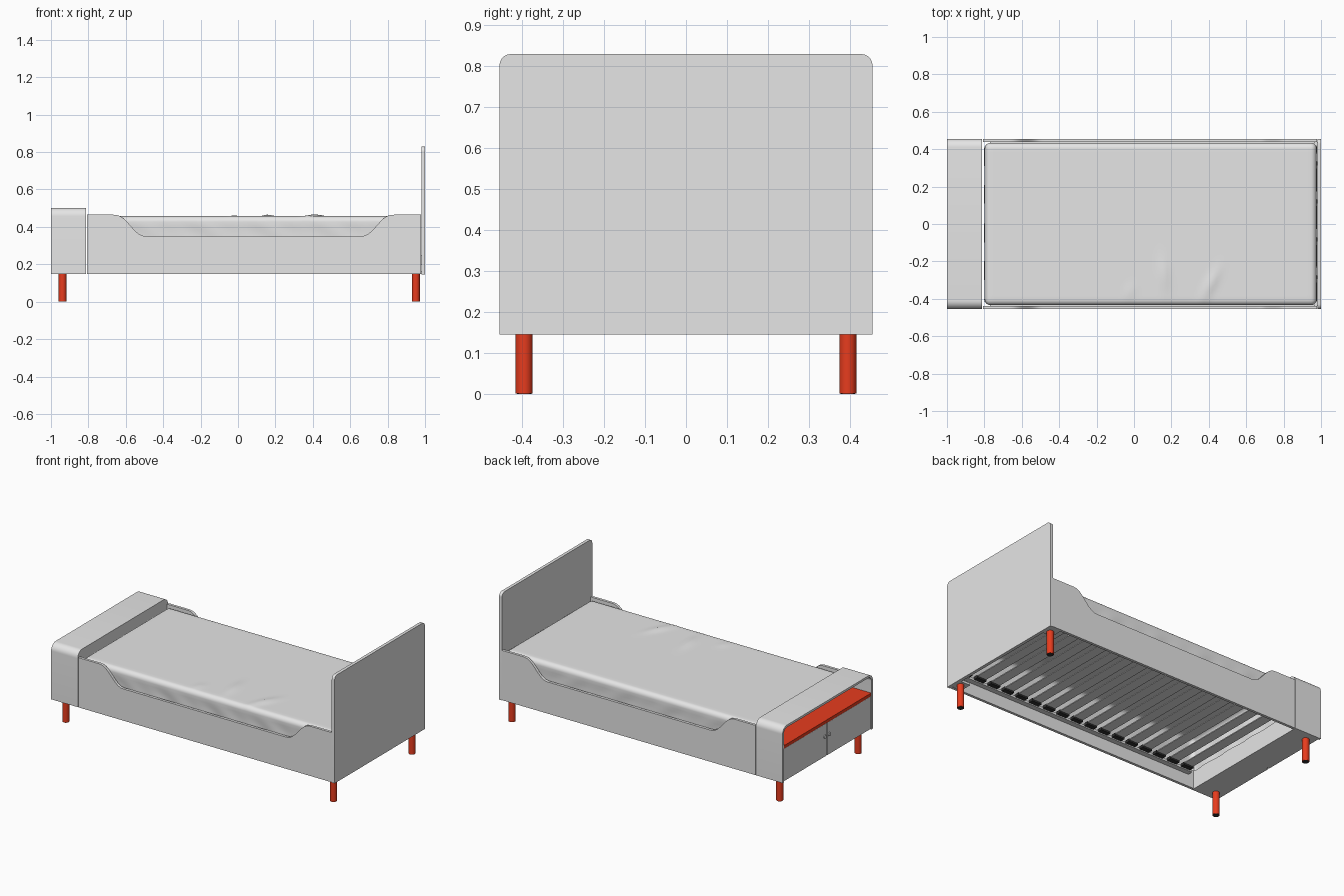
import bpy, bmesh, math
from mathutils import Vector

cube = bpy.data.objects.get("Cube")
if cube:
    bpy.data.objects.remove(cube, do_unlink=True)


def material(name, rgb):
    m = bpy.data.materials.new(name)
    m.use_nodes = True
    m.diffuse_color = (*rgb, 1)
    m.node_tree.nodes["Principled BSDF"].inputs["Base Color"].default_value = (*rgb, 1)
    return m


GREY = material("light grey", (0.79, 0.79, 0.79))
RED = material("red", (0.8, 0.045, 0.013))
BLACK = material("soft black", (0.03, 0.03, 0.03))


def finish(name, bm, mat):
    bmesh.ops.recalc_face_normals(bm, faces=bm.faces)
    me = bpy.data.meshes.new(name)
    bm.to_mesh(me)
    bm.free()
    me.materials.append(mat)
    me.shade_smooth()
    me.set_sharp_from_angle(angle=math.radians(35))
    ob = bpy.data.objects.new(name, me)
    bpy.context.collection.objects.link(ob)


def box(name, x, y, z, mat=GREY):
    """Box from three (low, high) ranges."""
    bm = bmesh.new()
    bmesh.ops.create_cube(bm, size=1)
    for v in bm.verts:
        v.co = Vector([sum(r) / 2 + c * abs(r[1] - r[0]) for r, c in zip((x, y, z), v.co)])
    finish(name, bm, mat)


def prism(name, profile, axis, lo, hi):
    """Extrude a 2D profile along x (profile in y, z) or y (profile in x, z)."""
    bm = bmesh.new()
    place = (lambda a, b: (lo, a, b)) if axis == "x" else (lambda a, b: (a, lo, b))
    face = bm.faces.new([bm.verts.new(place(a, b)) for a, b in profile])
    grown = bmesh.ops.extrude_face_region(bm, geom=[face])["geom"]
    step = Vector((hi - lo, 0, 0) if axis == "x" else (0, hi - lo, 0))
    bmesh.ops.translate(bm, vec=step, verts=[g for g in grown if isinstance(g, bmesh.types.BMVert)])
    finish(name, bm, GREY)


def cylinder(name, r, depth, centre, mat, axis="z"):
    bm = bmesh.new()
    bmesh.ops.create_cone(bm, cap_ends=True, segments=24, radius1=r, radius2=r, depth=depth)
    for v in bm.verts:
        if axis == "x":
            v.co = Vector((v.co.z, v.co.y, -v.co.x))
        v.co += Vector(centre)
    finish(name, bm, mat)


def arch(half, bottom, top, r, n=10):
    """Upright outline with two rounded top corners, from right foot to left foot."""
    right = [(half - r + r * math.cos(t), top - r + r * math.sin(t))
             for t in (i * math.pi / 2 / n for i in range(n + 1))]
    left = [(-a, b) for a, b in reversed(right)]
    return [(half, bottom)] + right + left + [(-half, bottom)]


# Headboard
prism("headboard", arch(0.455, 0.146, 0.83, 0.027), "x", 0.98, 1.0)


# Side panels with a scooped top edge
def scoop(x0, x1, z0, z1, n=20):
    return [(x0 + (x1 - x0) * t, z0 + (z1 - z0) * t ** 3 * (10 - 15 * t + 6 * t * t))
            for t in (i / n for i in range(n + 1))]


panel = ([(-0.808, 0.148), (-0.808, 0.465)] + scoop(-0.67, -0.482, 0.465, 0.35)
         + scoop(0.648, 0.836, 0.35, 0.465) + [(0.979, 0.465), (0.979, 0.148)])
for side, s in (("back", 1), ("front", -1)):
    prism(f"{side}_side_panel", panel, "y", s * 0.438, s * 0.455)
    # Inner ledge that carries the slats
    box(f"{side}_slat_rail", (-0.77, 0.98), (s * 0.405, s * 0.438), (0.225, 0.24))

# Bed slats and their dark end holders
for i in range(17):
    x = -0.72 + i * 0.102
    box(f"slat_{i + 1}", (x - 0.032, x + 0.032), (-0.425, 0.425), (0.242, 0.248))
    for s in (1, -1):
        box(f"slat_holder_{i + 1}", (x - 0.034, x + 0.034), (s * 0.375, s * 0.405),
            (0.232, 0.25), BLACK)

# End rail and corner blocks under the headboard end
box("end_rail", (0.962, 0.98), (-0.438, 0.438), (0.2, 0.25))
for s in (1, -1):
    box("corner_block", (0.91, 0.98), (s * 0.36, s * 0.438), (0.15, 0.165))


# Mattress cover: rounded, open below, softly creased
def creases(p):
    h = 0.0
    for cx, cy, lean, length, size in ((-0.02, -0.36, 0.2, 0.04, 0.004),
                                       (0.16, -0.27, -0.1, 0.09, 0.009),
                                       (0.41, -0.32, 0.45, 0.08, 0.01)):
        across = (p.x - cx) - lean * (p.y - cy)
        h += size * math.exp(-(across / 0.025) ** 2 - ((p.y - cy) / length) ** 2)
    return h


half = Vector((0.887, 0.434, 0.104))
centre = Vector((0.089, 0, 0.353))
R = 0.03
bm = bmesh.new()
bmesh.ops.create_cube(bm, size=2)
for v in bm.verts:
    v.co = Vector([c * h for c, h in zip(v.co, half)])
for axis in range(3):
    h = half[axis]
    inner = h - R
    n = max(2, round(2 * inner / 0.022))
    cuts = [-inner + 2 * inner * i / n for i in range(n + 1)]
    cuts += [s * (inner + R * t) for s in (1, -1) for t in (0.27, 0.58)]
    normal = Vector([float(axis == k) for k in range(3)])
    for c in cuts:
        bmesh.ops.bisect_plane(bm, geom=bm.verts[:] + bm.edges[:] + bm.faces[:],
                               plane_co=normal * c, plane_no=normal)
bm.normal_update()
bmesh.ops.delete(bm, geom=[f for f in bm.faces if f.normal.z < -0.9], context="FACES")
for v in bm.verts:
    core = Vector([max(-h + R, min(h - R, c)) for c, h in zip(v.co, half)])
    if v.co.z < 0:
        core.z = v.co.z
    out = v.co - core
    if out.length > 0:
        v.co = core + out.normalized() * R
    p = v.co + centre
    # Creases lift the top, and waves fade in below the rim
    drop = min(1, max(0, (half.z - R - v.co.z) / 0.06))
    if drop < 0.001:
        p.z += creases(p)
    elif abs(p.y) > 0.42:
        wave = math.sin(p.x * 29 + p.z * 30) * math.sin(p.x * 9)
        p.y -= math.copysign(0.007, p.y) * drop * (0.5 + 0.5 * wave)
    else:
        p.x += 0.003 * drop * math.sin(p.y * 31 + p.z * 20)
    v.co = p
finish("mattress", bm, GREY)

# Foot cabinet: rounded shell open towards the foot end
outer = arch(0.455, 0.148, 0.502, 0.045)
inside = arch(0.441, 0.148, 0.488, 0.031)
prism("cabinet_shell", outer + inside[::-1], "x", -1.0, -0.812)
box("cabinet_back", (-0.826, -0.812), (-0.441, 0.441), (0.148, 0.488))
box("cabinet_floor", (-0.98, -0.826), (-0.441, 0.441), (0.148, 0.164))
box("niche_shelf", (-0.998, -0.826), (-0.441, 0.441), (0.36, 0.38), RED)

# Cabinet doors and knobs
for s in (1, -1):
    box("cabinet_door", (-0.995, -0.98), (s * 0.003, s * 0.438), (0.151, 0.357))
    cylinder("door_knob", 0.012, 0.012, (-0.994, s * 0.022, 0.278), GREY, "x")

# Legs with small glides
for x in (-0.938, 0.951):
    for y in (-0.395, 0.395):
        cylinder("leg", 0.0208, 0.148, (x, y, 0.076), RED)
        cylinder("leg_glide", 0.018, 0.002, (x, y, 0.001), BLACK)
